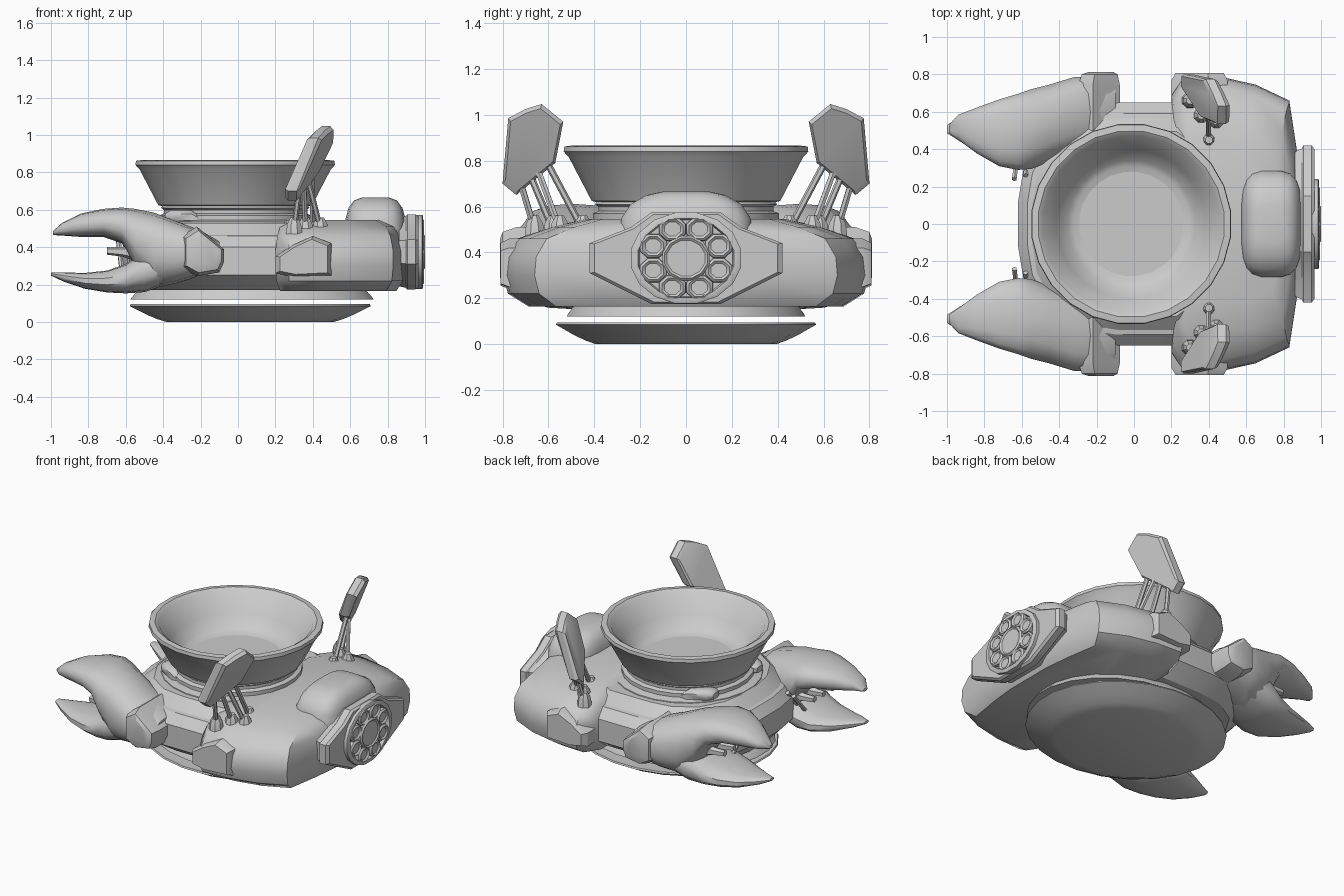
import bpy, bmesh, math
from mathutils import Vector


def make(name, rings, angle=32):
    """Skin a list of equal-length point rings into a capped, closed mesh."""
    bm = bmesh.new()
    rows = [[bm.verts.new(p) for p in ring] for ring in rings]
    n = len(rows[0])
    for a, b in zip(rows, rows[1:]):
        for i in range(n):
            j = (i + 1) % n
            bm.faces.new((a[i], a[j], b[j], b[i]))
    bm.faces.new(rows[0])
    bm.faces.new(rows[-1])
    bmesh.ops.recalc_face_normals(bm, faces=bm.faces)
    me = bpy.data.meshes.new(name)
    bm.to_mesh(me)
    bm.free()
    ob = bpy.data.objects.new(name, me)
    bpy.context.collection.objects.link(ob)
    bpy.ops.object.select_all(action='DESELECT')
    ob.select_set(True)
    bpy.context.view_layer.objects.active = ob
    bpy.ops.object.shade_smooth_by_angle(angle=math.radians(angle))
    return ob


def oval(rx, ry, n=24, power=2.0):
    """Superellipse outline points."""
    pts = []
    for i in range(n):
        t = 2 * math.pi * (i + 0.5) / n
        c, s = math.cos(t), math.sin(t)
        pts.append((rx * math.copysign(abs(c) ** (2 / power), c),
                    ry * math.copysign(abs(s) ** (2 / power), s)))
    return pts


def layers(name, outline, steps, centre=(0, 0), angle=32):
    """Stack a plan outline at heights (z, x scale, y scale)."""
    cx, cy = centre
    return make(name, [[(cx + (x - cx) * kx, cy + (y - cy) * ky, z) for x, y in outline]
                       for z, kx, ky in steps], angle)


def lathe(name, profile, cx=0.0, squash=1.0, n=24):
    return make(name, [[(cx + x, y, z) for x, y in oval(r, r * squash, n)] for r, z in profile])


def loft_x(name, sections, side, n=14, power=2.5):
    """Skin rounded sections (x, y0, y1, z0, z1) along x."""
    rings = []
    for x, y0, y1, z0, z1 in sections:
        rings.append([(x, side * ((y0 + y1) / 2 + u), (z0 + z1) / 2 + v)
                      for u, v in oval((y1 - y0) / 2, (z1 - z0) / 2, n, power)])
    return make(name, rings, 45)


def rod(name, a, b, r=0.013, n=6):
    a, b = Vector(a), Vector(b)
    q = (b - a).to_track_quat('Z', 'Y')
    return make(name, [[p + q @ Vector((x, y, 0)) for x, y in oval(r, r, n)] for p in (a, b)])


def mirrored(half):
    """Close a half plan outline across y = 0."""
    return half + [(x, -y) for x, y in reversed(half)]


# Saucer base and the skirt floating above it
lathe("base_dish", [(0.45, 0.0), (0.50, 0.015), (0.56, 0.04), (0.65, 0.085), (0.645, 0.095),
                    (0.58, 0.09)], 0.065, 0.88)
lathe("skirt_ring", [(0.655, 0.12), (0.65, 0.13), (0.61, 0.175), (0.58, 0.21)], 0.075, 0.80)

# Central hull with stepped flanks
hull = mirrored([(-0.62, 0.12), (-0.59, 0.3), (-0.48, 0.5), (-0.3, 0.62), (-0.1, 0.65),
                 (0.3, 0.65), (0.5, 0.5), (0.6, 0.2)])
layers("central_hull", hull, [(0.17, 0.88, 0.82), (0.25, 1, 1), (0.40, 1, 1), (0.46, 0.92, 0.91),
                              (0.465, 0.88, 0.87), (0.53, 0.76, 0.76)], angle=25)

# Broad rear shell
rear = mirrored([(0.2, 0.69), (0.27, 0.8), (0.45, 0.79), (0.65, 0.745), (0.83, 0.66),
                 (0.87, 0.4), (0.89, 0.2)])
layers("rear_shell", rear, [(0.165, 0.9, 0.86), (0.22, 0.98, 0.97), (0.30, 1, 1), (0.38, 1, 0.99),
                            (0.46, 0.96, 0.92), (0.51, 0.9, 0.74), (0.545, 0.75, 0.55)],
       (0.45, 0), 40)

# Rear hump
hump = [(0.735 + x, y) for x, y in oval(0.165, 0.29, 20, 3.5)]
layers("rear_hump", hump, [(0.40, 1, 1), (0.55, 0.98, 0.98), (0.61, 0.88, 0.84),
                           (0.65, 0.7, 0.6), (0.665, 0.45, 0.36)], (0.735, 0), 50)

# Thruster: backing plate, ring, petals and hub
plate = [(-0.42, 0.31), (-0.42, 0.44), (-0.24, 0.51), (-0.15, 0.575), (0.15, 0.575), (0.24, 0.51),
         (0.42, 0.44), (0.42, 0.31), (0.24, 0.22), (0.15, 0.175), (-0.15, 0.175), (-0.24, 0.22)]
make("thruster_plate", [[(x, y * k, 0.375 + (z - 0.375) * k) for y, z in plate]
                        for x, k in ((0.86, 0.92), (0.897, 0.96), (0.905, 1), (0.95, 1), (0.965, 0.95))])


def disc_x(name, cy, cz, ry, rz, steps, n):
    make(name, [[(x, cy + u * k, cz + v * k) for u, v in oval(ry, rz, n)] for x, k in steps])


disc_x("thruster_ring", 0, 0.375, 0.245, 0.202,
       [(0.94, 1), (0.985, 1), (0.99, 0.96), (0.99, 0.87), (0.965, 0.84)], 16)
for i in range(8):
    t = math.pi * (i + 0.5) / 4
    disc_x("thruster_petal", 0.155 * math.cos(t), 0.375 + 0.138 * math.sin(t), 0.062, 0.055,
           [(0.95, 1.05), (0.985, 1), (0.995, 0.8), (0.985, 0.6)], 8)
disc_x("thruster_hub", 0, 0.375, 0.107, 0.1, [(0.95, 1), (0.99, 1), (1.0, 0.9), (0.992, 0.8)], 12)

# Bowl on its neck
lathe("bowl_neck", [(0.47, 0.50), (0.46, 0.535), (0.41, 0.545), (0.41, 0.57), (0.385, 0.58),
                    (0.385, 0.60), (0.40, 0.61), (0.38, 0.64)], -0.015)
lathe("bowl", [(0.38, 0.615), (0.415, 0.625), (0.515, 0.815), (0.538, 0.84), (0.535, 0.862),
               (0.50, 0.866), (0.475, 0.85), (0.40, 0.73), (0.34, 0.66), (0.31, 0.645),
               (0.25, 0.635), (0.24, 0.622)], -0.015)

for s in (1, -1):
    # Claw: upper jaw running back into the shell, and lower jaw
    loft_x("claw_upper", [
        (-0.99, 0.485, 0.53, 0.465, 0.485), (-0.94, 0.45, 0.585, 0.462, 0.53),
        (-0.84, 0.375, 0.625, 0.455, 0.58), (-0.72, 0.305, 0.67, 0.455, 0.605),
        (-0.62, 0.285, 0.70, 0.42, 0.612), (-0.55, 0.29, 0.725, 0.29, 0.605),
        (-0.45, 0.33, 0.75, 0.18, 0.585), (-0.32, 0.38, 0.79, 0.21, 0.535),
        (-0.2, 0.42, 0.79, 0.25, 0.49), (-0.1, 0.45, 0.76, 0.28, 0.43)], s)
    loft_x("claw_lower", [
        (-1.0, 0.485, 0.53, 0.248, 0.266), (-0.93, 0.44, 0.575, 0.215, 0.265),
        (-0.82, 0.37, 0.63, 0.178, 0.262), (-0.70, 0.31, 0.67, 0.158, 0.275),
        (-0.6, 0.30, 0.70, 0.153, 0.31), (-0.5, 0.32, 0.73, 0.16, 0.38),
        (-0.38, 0.37, 0.73, 0.2, 0.42)], s)
    # Teeth at the hinge of the jaws
    for y in (0.38, 0.48, 0.58):
        loft_x("claw_tooth", [(-0.70, y - 0.02, y + 0.02, 0.36, 0.40),
                              (-0.62, y - 0.03, y + 0.03, 0.35, 0.40),
                              (-0.5, y - 0.04, y + 0.04, 0.31, 0.43)], s, 6)
    # Cuff behind the claw
    cuff = [(-0.30, 0.46), (-0.22, 0.51), (-0.16, 0.46), (-0.075, 0.39), (-0.075, 0.32),
            (-0.10, 0.265), (-0.22, 0.245), (-0.30, 0.29)]
    make("claw_cuff", [[(-0.16 + (x + 0.16) * k, s * y, 0.37 + (z - 0.37) * k) for x, z in cuff]
                       for y, k in ((0.5, 1), (0.74, 1), (0.8, 0.85), (0.812, 0.6))])
    # Shoulder panel at the front of the rear shell
    panel = [(0.2, 0.26), (0.2, 0.35), (0.29, 0.41), (0.40, 0.46), (0.5, 0.42), (0.5, 0.25), (0.3, 0.24)]
    make("shoulder_panel", [[(0.36 + (x - 0.36) * k, s * y, 0.34 + (z - 0.34) * k) for x, z in panel]
                            for y, k in ((0.55, 1), (0.77, 1), (0.808, 0.85))])
    # Ribs between claw and hull
    for i in range(5):
        x = -0.64 + 0.06 * i
        rod("claw_rib", (x, s * (0.24 + 0.02 * i), 0.44), (x + 0.02, s * (0.40 + 0.02 * i), 0.27), 0.014)
    # Machinery lump beside the neck
    loft_x("neck_bracket", [(-0.39, 0.2, 0.27, 0.54, 0.58), (-0.36, 0.18, 0.3, 0.52, 0.60),
                            (-0.25, 0.24, 0.36, 0.52, 0.60), (-0.21, 0.28, 0.36, 0.52, 0.57)], s, 8)

    # Slanted panel fin
    fin = [(0.80, 0.70), (0.775, 0.985), (0.70, 1.025), (0.63, 1.047), (0.535, 0.97),
           (0.57, 0.79), (0.74, 0.65)]

    def fin_x(y, z):
        return 0.315 + 0.38 * (z - 0.66) - 0.28 * (y - 0.67)
    make("fin", [[(fin_x(y, z) + d, s * (0.67 + (y - 0.67) * k), 0.85 + (z - 0.85) * k) for y, z in fin]
                 for d, k in ((-0.04, 0.92), (-0.025, 1), (0.02, 1), (0.038, 0.9))])
    # Struts and their feet
    for (ya, za), (xb, yb) in zip(((0.72, 0.70), (0.68, 0.74), (0.65, 0.77), (0.61, 0.80)),
                                  ((0.30, 0.66), (0.36, 0.58), (0.44, 0.55), (0.40, 0.45))):
        rod("fin_strut", (fin_x(ya, za) + 0.01, s * ya, za), (xb, s * yb, 0.50), 0.015)
        foot = [(xb + x, s * yb + y) for x, y in oval(0.04, 0.04, 8)]
        layers("strut_foot", foot, [(0.46, 1.2, 1.2), (0.525, 1, 1), (0.56, 0.5, 0.5)], (xb, s * yb))
